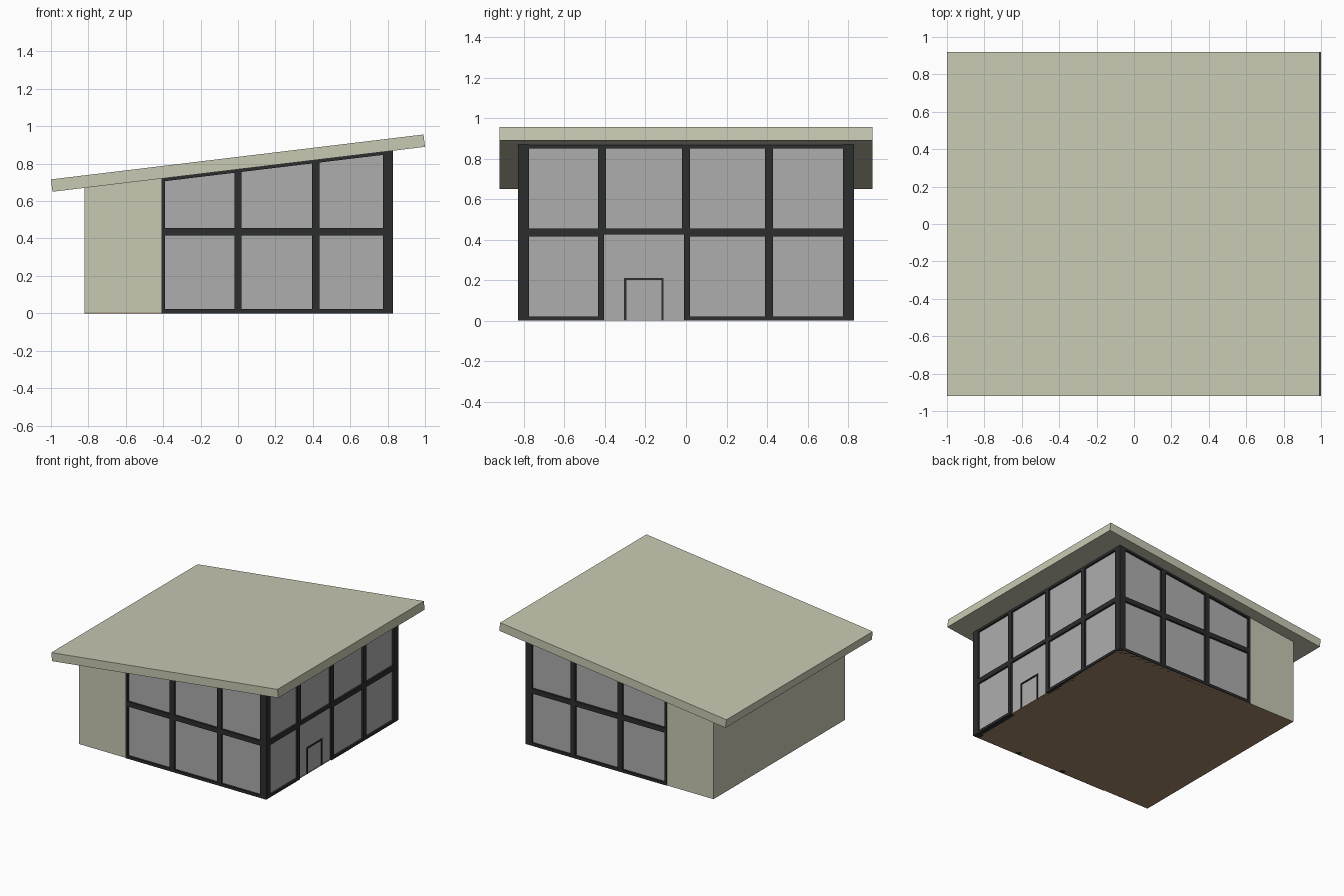
import bpy, bmesh

if "Cube" in bpy.data.objects:
    bpy.data.objects.remove(bpy.data.objects["Cube"])


def material(name, rgb):
    m = bpy.data.materials.new(name)
    m.diffuse_color = (*rgb, 1)
    m.use_nodes = True
    m.node_tree.nodes["Principled BSDF"].inputs["Base Color"].default_value = m.diffuse_color
    return m


CREAM = material("cream", (0.58, 0.58, 0.45))
DARK = material("dark_frame", (0.025, 0.026, 0.027))
BROWN = material("brown_floor", (0.36, 0.24, 0.14))
GLASS = material("grey_glass", (0.42, 0.42, 0.42))


def under(x):
    """Height of the sloping roof underside at x."""
    return 0.65 + (x + 0.992) * 0.1206


def prism(name, pts, y0, y1, mat):
    """Extrude an x-z outline from y0 to y1."""
    bm = bmesh.new()
    face = bm.faces.new([bm.verts.new((x, y0, z)) for x, z in pts])
    ext = bmesh.ops.extrude_face_region(bm, geom=[face])
    verts = [v for v in ext["geom"] if isinstance(v, bmesh.types.BMVert)]
    bmesh.ops.translate(bm, verts=verts, vec=(0, y1 - y0, 0))
    bmesh.ops.recalc_face_normals(bm, faces=bm.faces)
    me = bpy.data.meshes.new(name)
    bm.to_mesh(me)
    bm.free()
    me.materials.append(mat)
    ob = bpy.data.objects.new(name, me)
    bpy.context.collection.objects.link(ob)
    return ob


def box(name, x0, x1, y0, y1, z0, z1, mat):
    return prism(name, [(x0, z0), (x1, z0), (x1, z1), (x0, z1)], y0, y1, mat)


def upright(name, x0, x1, y0, y1, mat, z0=0.0, drop=0.0):
    """Part whose top follows the roof slope."""
    return prism(name, [(x0, z0), (x1, z0), (x1, under(x1) - drop),
                        (x0, under(x0) - drop)], y0, y1, mat)


# Roof slab and floor
prism("roof", [(-0.992, 0.65), (1.0, 0.89), (0.992, 0.956), (-1.0, 0.716)],
      -0.92, 0.92, CREAM)
box("floor", -0.82, 0.82, -0.825, 0.825, 0, 0.004, BROWN)

# Solid left wall
upright("left_wall", -0.82, -0.79, -0.825, 0.825, CREAM)

# Front and back walls: solid part, glass and frame
for side, s in (("front", -1), ("back", 1)):
    a, b, g0, g1 = s * 0.79, s * 0.83, s * 0.805, s * 0.815
    upright(side + "_wall", -0.82, -0.405, a, s * 0.825, CREAM)
    upright(side + "_glass", -0.40, 0.80, g0, g1, GLASS, 0.004)
    for i, (x0, x1) in enumerate([(-0.41, -0.39), (-0.02, 0.02), (0.395, 0.435)]):
        upright(f"{side}_post_{i}", x0, x1, a, b, DARK)
    upright(side + "_corner_post", 0.775, 0.83, s * 0.775, b, DARK)
    box(side + "_bottom_rail", -0.41, 0.80, a, b, 0, 0.022, DARK)
    box(side + "_middle_rail", -0.41, 0.80, a, b, 0.416, 0.455, DARK)
    prism(side + "_top_rail", [(-0.41, under(-0.41) - 0.016), (0.80, under(0.80) - 0.016),
                               (0.80, under(0.80)), (-0.41, under(-0.41))], a, b, DARK)

# Right wall: glass, posts (slimmer beside the door) and rails
X0, X1 = 0.79, 0.83
box("right_glass", 0.805, 0.815, -0.80, 0.80, 0.004, 0.86, GLASS)
lower = [(-0.435, -0.405), (-0.01, 0.02), (0.39, 0.43)]
upper = [(-0.435, -0.395), (-0.02, 0.02), (0.39, 0.43)]
for i in range(3):
    box(f"right_lower_post_{i}", X0, X1, *lower[i], 0, 0.43, DARK)
    box(f"right_upper_post_{i}", X0, X1, *upper[i], 0.43, 0.866, DARK)
for i, (y0, y1) in enumerate([(-0.80, -0.405), (-0.01, 0.80)]):
    box(f"right_bottom_rail_{i}", X0, X1, y0, y1, 0, 0.02, DARK)
    box(f"right_middle_rail_{i}", X0, X1, y0, y1, 0.416, 0.455, DARK)
box("door_bay_rail", X0, X1, -0.405, -0.01, 0.426, 0.455, DARK)
box("right_top_rail", X0, X1, -0.80, 0.80, 0.85, 0.868, DARK)

# Door surround
for i, y in enumerate((-0.305, -0.122)):
    box(f"door_jamb_{i}", 0.805, 0.822, y, y + 0.01, 0, 0.21, DARK)
box("door_head", 0.805, 0.822, -0.305, -0.112, 0.2, 0.21, DARK)
